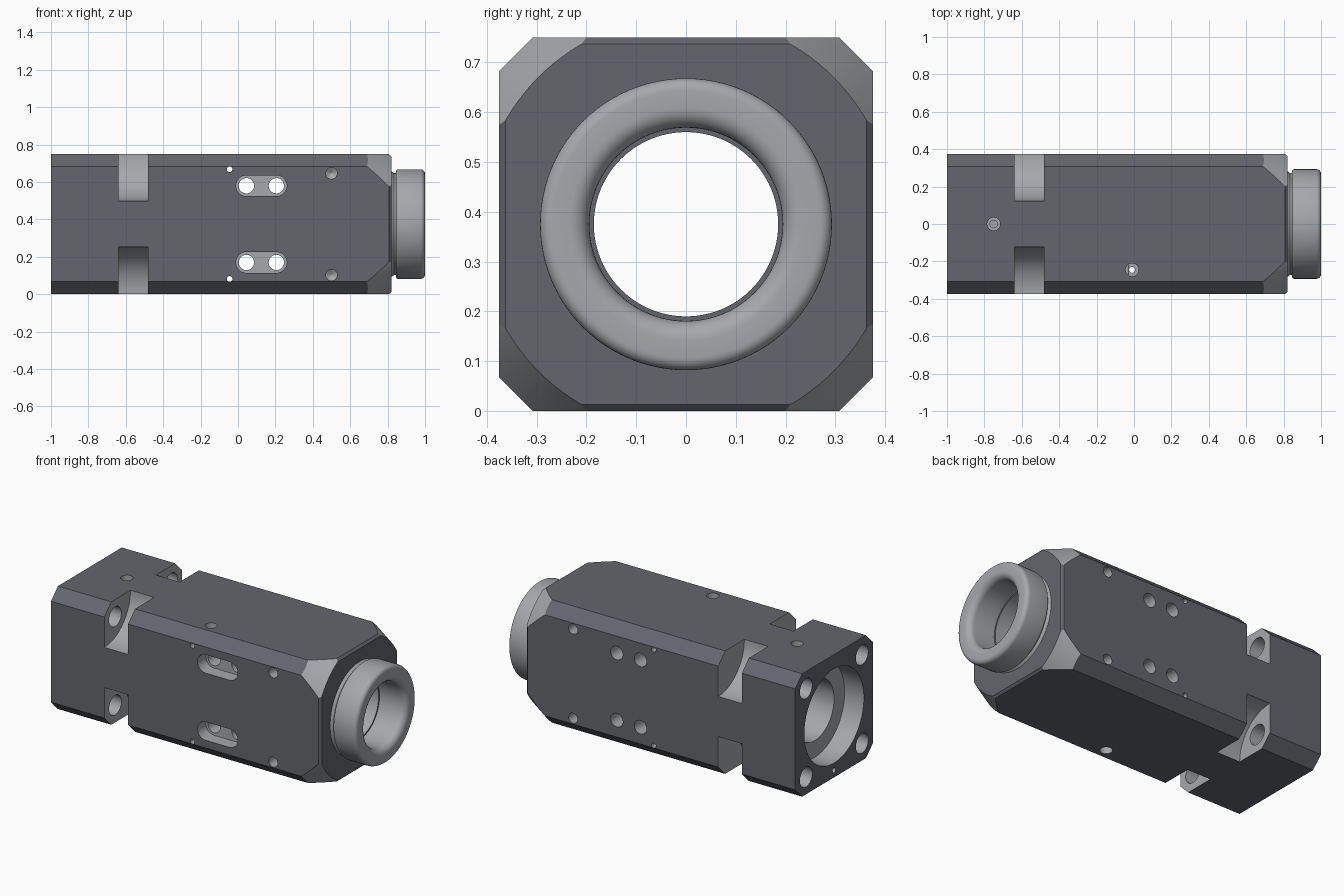
import bpy, bmesh, math
from mathutils import Vector

if "Cube" in bpy.data.objects:
    bpy.data.objects.remove(bpy.data.objects["Cube"])

CZ = 0.375   # height of the main bore axis
H = 0.375    # half width of the block


def material(name, col):
    m = bpy.data.materials.new(name)
    m.diffuse_color = (*col, 1)
    m.use_nodes = True
    m.node_tree.nodes["Principled BSDF"].inputs["Base Color"].default_value = m.diffuse_color
    return m


DARK = material("dark_metal", (0.125, 0.133, 0.152))
STEEL = material("steel", (0.38, 0.39, 0.41))


def loft(name, rings, mat=1, closed=False):
    """Skin equal-length rings; cap the ends or close into a loop."""
    bm = bmesh.new()
    vs = [[bm.verts.new(p) for p in r] for r in rings]
    n = len(vs[0])
    pairs = list(zip(vs, vs[1:])) + ([(vs[-1], vs[0])] if closed else [])
    for a, b in pairs:
        for i in range(n):
            j = (i + 1) % n
            bm.faces.new((a[i], a[j], b[j], b[i]))
    if not closed:
        bm.faces.new(vs[0])
        bm.faces.new(vs[-1])
    for f in bm.faces:
        f.material_index = mat
    bmesh.ops.recalc_face_normals(bm, faces=bm.faces)
    me = bpy.data.meshes.new(name)
    bm.to_mesh(me)
    bm.free()
    me.materials.append(DARK)
    me.materials.append(STEEL)
    ob = bpy.data.objects.new(name, me)
    bpy.context.collection.objects.link(ob)
    return ob


def place(axis, d, a, b):
    return {"x": Vector((d, a, b)), "y": Vector((a, d, b)), "z": Vector((a, b, d))}[axis]


def lathe(name, axis, centre, profile, seg=32, closed=False):
    """Turn (distance, radius) points about a line parallel to an axis."""
    a0, b0 = centre
    rings = [[place(axis, d, a0 + r * math.cos(2 * math.pi * i / seg),
                    b0 + r * math.sin(2 * math.pi * i / seg)) for i in range(seg)]
             for d, r in profile]
    return loft(name, rings, 1, closed)


def apply_bool(cutter, op="DIFFERENCE"):
    mod = body.modifiers.new("cut", "BOOLEAN")
    mod.operation = op
    mod.solver = "EXACT"
    mod.object = cutter
    bpy.context.view_layer.objects.active = body
    bpy.ops.object.modifier_apply(modifier=mod.name)
    bpy.data.objects.remove(cutter)


def cut(axis, centre, profile, seg=32):
    apply_bool(lathe("cutter", axis, centre, profile, seg))


def fillet(cx, cr, rad, a0, a1, n=6):
    """Arc points in the (distance, radius) plane."""
    return [(cx + rad * math.cos(math.radians(a0 + (a1 - a0) * i / n)),
             cr + rad * math.sin(math.radians(a0 + (a1 - a0) * i / n))) for i in range(n + 1)]


# Block: chamfered square bar with a small bevel at the nose
def octagon(x, inset):
    h = H - inset
    k = 0.308 - inset * 0.4
    pts = [(h, -k), (h, k), (k, h), (-k, h), (-h, k), (-h, -k), (-k, -h), (k, -h)]
    return [Vector((x, y, z + CZ)) for y, z in pts]


body = loft("block_body", [octagon(-1, 0), octagon(0.807, 0), octagon(0.82, 0.013)], 0)

# Nose corners turned to a cone
apply_bool(lathe("cone", "x", (0, CZ), [(-1.1, 1.407), (0.9, 0.377)], 128), "INTERSECT")

# Main bore with counterbore at the rear
cut("x", (0, CZ), [(-1.1, 0.287), (-0.87, 0.287), (-0.87, 0.185), (0.9, 0.185)], 96)

# Corner bolt pockets and their bolt holes
for sy in (-1, 1):
    for sz in (-1, 1):
        cut("x", (sy * H, CZ + sz * H), [(-0.64, 0.252), (-0.48, 0.252)], 96)
        cut("x", (sy * 0.27, CZ + sz * 0.27), [(-1.1, 0.06), (-0.6, 0.06)])

# Small pin hole in the rear face
cut("x", (0, 0.044), [(-1.1, 0.016), (-0.88, 0.016)], 20)

# Side features, mirrored above and below the bore axis
for s in (-1, 1):
    z = CZ + s * 0.205
    ends = [(0.205 + 0.056 * math.cos(t), z + 0.056 * math.sin(t))
            for t in [math.radians(-90 + 12 * i) for i in range(16)]]
    ends += [(0.045 + 0.056 * math.cos(t), z + 0.056 * math.sin(t))
             for t in [math.radians(90 + 12 * i) for i in range(16)]]
    apply_bool(loft("slot", [[Vector((x, y, zz)) for x, zz in ends] for y in (-0.5, -0.295)]))
    for x in (0.045, 0.205):
        cut("y", (x, z), [(-0.5, 0.041), (0.5, 0.041)])
    cut("y", (-0.045, CZ + s * 0.293), [(-0.5, 0.015), (0.5, 0.015)], 20)
    for side in (-1, 1):
        cut("y", (0.5, CZ + s * 0.272),
            [(side * 0.5, 0.03), (side * 0.24, 0.03), (side * 0.222, 0.002)])

# Top ports: blind one at the rear, stepped through one at the side
cut("z", (-0.75, 0), [(0.9, 0.035), (0.67, 0.035), (0.67, 0.02), (0.4, 0.02)])
cut("z", (-0.01, -0.245), [(0.9, 0.035), (0.67, 0.035), (0.67, 0.016), (0.08, 0.016),
                           (0.08, 0.035), (-0.1, 0.035)])

# Nose collar: undercut neck and rounded ring
profile = [(0.82, 0.194), (0.82, 0.283), (0.835, 0.272), (0.845, 0.272)]
profile += fillet(0.857, 0.281, 0.012, 180, 90, 4)
profile += fillet(0.975, 0.268, 0.025, 90, 0)
profile += fillet(0.96, 0.234, 0.04, 0, -90, 8)
collar = lathe("nose_collar", "x", (0, CZ), profile, 96, closed=True)

# Smooth shading with sharp edges kept
for ob in (body, collar):
    bpy.ops.object.select_all(action="DESELECT")
    ob.select_set(True)
    bpy.context.view_layer.objects.active = ob
    bpy.ops.object.shade_smooth_by_angle(angle=math.radians(25))
